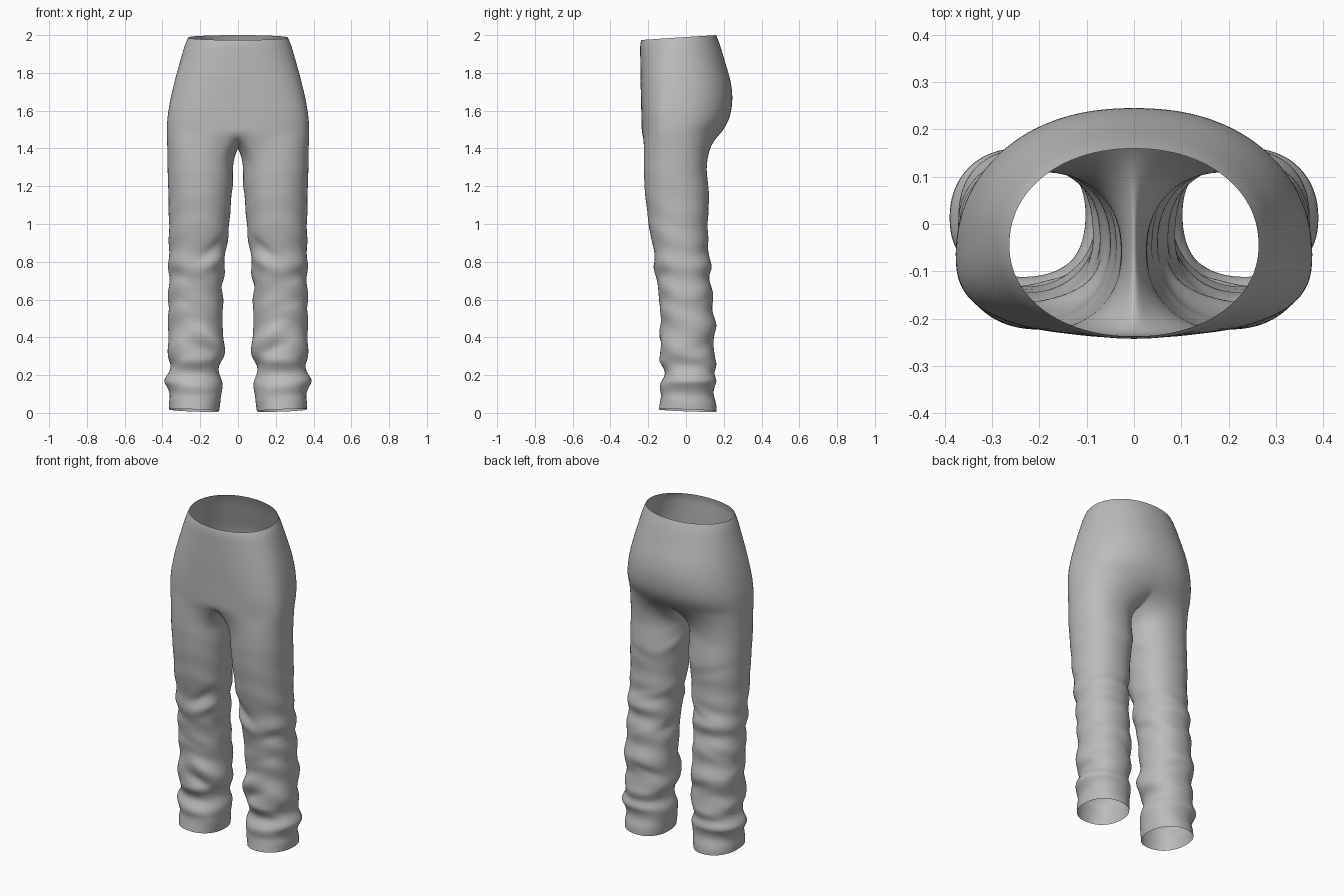
import bpy, bmesh, math

if "Cube" in bpy.data.objects:
    bpy.data.objects.remove(bpy.data.objects["Cube"])

M, K = 28, 10          # segments around the outside of a leg, and under the crotch
OPEN = math.radians(128)
Z_SPLIT, Z_LEG = 1.48, 1.28

# height, half width, front y, back y
HIPS = [(1.48, .378, -.234, .185), (1.54, .376, -.236, .222), (1.60, .369, -.237, .24),
        (1.68, .354, -.239, .246), (1.76, .335, -.241, .235), (1.85, .310, -.242, .208),
        (1.93, .287, -.243, .183), (1.97, .274, -.243, .168), (1.987, .264, -.238, .160)]
# height, inner x, outer x, front y, back y
LEG = [(.015, .10, .365, -.145, .163), (.06, .092, .366, -.138, .16), (.10, .085, .364, -.13, .148),
       (.14, .082, .376, -.14, .15), (.17, .086, .392, -.132, .162), (.205, .098, .372, -.112, .15),
       (.25, .098, .358, -.122, .165), (.30, .074, .374, -.14, .15), (.36, .07, .372, -.145, .148),
       (.46, .083, .368, -.132, .16), (.56, .077, .369, -.142, .14), (.65, .081, .370, -.15, .145),
       (.72, .07, .364, -.157, .122), (.78, .073, .37, -.174, .136), (.85, .066, .366, -.166, .114),
       (.93, .052, .366, -.188, .118), (1.02, .044, .366, -.2, .116), (1.12, .036, .368, -.213, .126),
       (1.20, .03, .370, -.22, .118), (1.28, .026, .373, -.224, .110)]
# soft folds: angle (0 outside, -90 front, 90 back, 180 inside), height, angular size, size, slope, depth
FOLDS = [(-105, .34, 28, .035, .07, -.022), (-115, .42, 35, .03, .08, .012), (-85, .27, 45, .02, -.01, .010),
         (-130, .80, 35, .03, -.08, .012), (-120, .87, 30, .025, -.12, -.012), (-60, .72, 40, .03, .05, -.007),
         (-95, .56, 50, .03, .05, -.007), (100, .85, 50, .025, .05, .009), (80, 1.1, 45, .03, -.05, -.006),
         (60, .62, 45, .03, .06, -.007), (110, .40, 45, .025, -.06, -.008), (20, .33, 40, .03, .05, -.007),
         (150, 1.17, 30, .03, .08, .008), (10, .50, 50, .03, -.05, .005), (170, .66, 40, .03, .05, -.008)]


def sample(table, z):
    """Smooth interpolation through the rows of a table."""
    last = len(table) - 1
    i = max(0, min(last - 1, sum(r[0] <= z for r in table) - 1))
    a, b = table[i], table[i + 1]
    before, after = table[max(i - 1, 0)], table[min(i + 2, last)]
    h = b[0] - a[0]
    t = max(0, min(1, (z - a[0]) / h))
    out = []
    for k in range(1, len(a)):
        ma = (b[k] - before[k]) / (b[0] - before[0]) * h
        mb = (after[k] - a[k]) / (after[0] - a[0]) * h
        out.append((2*t**3 - 3*t*t + 1) * a[k] + (t**3 - 2*t*t + t) * ma
                   + (3*t*t - 2*t**3) * b[k] + (t**3 - t*t) * mb)
    return out


def rounded(v, n):
    return math.copysign(abs(v) ** (2 / n), v) if abs(v) > 1e-6 else 0.0


def hip_row(z):
    """Open half ring from centre front to centre back."""
    w, yf, yb = sample(HIPS, z)
    top = max(0, (z - 1.6) / .387)
    cy = -.065 + .02 * top
    row = []
    for i in range(M + 1):
        a = -math.pi / 2 + math.pi * i / M
        n = (2.7 - .6 * top) if a < 0 else (2.3 - .2 * top)
        c, s = rounded(math.cos(a), n), rounded(math.sin(a), n)
        y = cy + s * ((yb - cy) if s > 0 else (cy - yf))
        row.append((0 if i in (0, M) else w * c, y, z + .013 * s * top ** 2))
    return row


def leg_angles():
    outer = [-OPEN + 2 * OPEN * i / M for i in range(M + 1)]
    inner = [OPEN + (2 * math.pi - 2 * OPEN) * i / K for i in range(1, K)]
    return outer + inner


def leg_row(z):
    """Closed ring around one leg."""
    xi, xo, yf, yb = sample(LEG, z)
    cx, rx, cy, ry = (xi + xo) / 2, (xo - xi) / 2, (yf + yb) / 2, (yb - yf) / 2
    row = []
    for a in leg_angles():
        d = 0
        for fa, fz, wa, wz, slope, depth in FOLDS:
            da = (math.degrees(a) - fa + 180) % 360 - 180
            dz = z - fz - slope * da / 60
            d += depth * math.exp(-(da / wa) ** 2 - (dz / wz) ** 2)
        # faint slanted ripples that grow toward the ankle
        d += .003 * min(1, (1.28 - z) * 2) * math.sin(42 * z + 2.2 * math.sin(a) + math.cos(2 * a))
        d *= max(0, min(1, (z - .02) / .06))
        c, s = rounded(math.cos(a), 2.2), rounded(math.sin(a), 2.2)
        tilt = max(0, 1 - z / .1) * (-.007 * math.sin(a) + .006 * math.cos(a))
        row.append((cx + (rx + d) * c, cy + (ry + d) * s, z + tilt))
    return row


bm = bmesh.new()


def add(row):
    return [bm.verts.new(p) for p in row]


def bridge(low, high, count):
    for i in range(count):
        j = (i + 1) % len(low)
        bm.faces.new((low[i], low[j], high[j], high[i]))


# hips and seat
split = hip_row(Z_SPLIT)
hips = [split] + [hip_row(Z_SPLIT + (1.987 - Z_SPLIT) * k / 16) for k in range(1, 17)]
hip_verts = [add(r) for r in hips]
for low, high in zip(hip_verts, hip_verts[1:]):
    bridge(low, high, M)

# crotch seam running from back to front
yf, yb = split[0][1], split[M][1]
seam = []
for i in range(1, K):
    s = 1 - 2 * i / K
    seam.append((0, (yf + yb) / 2 + s * (yb - yf) / 2, 1.4 + (Z_SPLIT - 1.4) * abs(s) ** 2.5))
crotch = split + seam
upper = hip_verts[0] + add(seam)

# upper thigh blends the crotch ring into the round leg
thigh = leg_row(Z_LEG)
STEPS = 7
for k in range(1, STEPS + 1):
    u = k / STEPS
    f = 1 - (1 - u) ** 2.2
    row = [(p[0] + (q[0] - p[0]) * f, p[1] + (q[1] - p[1]) * f, p[2] + (q[2] - p[2]) * u)
           for p, q in zip(crotch, thigh)]
    lower = add(row)
    bridge(lower, upper, len(lower))
    upper = lower

# leg down to the hem
ROWS = 58
for k in range(1, ROWS + 1):
    lower = add(leg_row(Z_LEG + (.013 - Z_LEG) * k / ROWS))
    bridge(lower, upper, len(lower))
    upper = lower

mesh = bpy.data.meshes.new("trousers")
bm.to_mesh(mesh)
bm.free()
trousers = bpy.data.objects.new("trousers", mesh)
bpy.context.collection.objects.link(trousers)

# second half
mirror = trousers.modifiers.new("mirror", 'MIRROR')
mirror.use_clip = True
mirror.merge_threshold = .0005
smooth = trousers.modifiers.new("smooth", 'SUBSURF')
smooth.levels = smooth.render_levels = 1

# grey cloth
cloth = bpy.data.materials.new("grey cloth")
cloth.diffuse_color = (.5, .5, .5, 1)
cloth.use_nodes = True
cloth.node_tree.nodes["Principled BSDF"].inputs["Base Color"].default_value = cloth.diffuse_color
mesh.materials.append(cloth)
mesh.polygons.foreach_set("use_smooth", [True] * len(mesh.polygons))
mesh.update()
